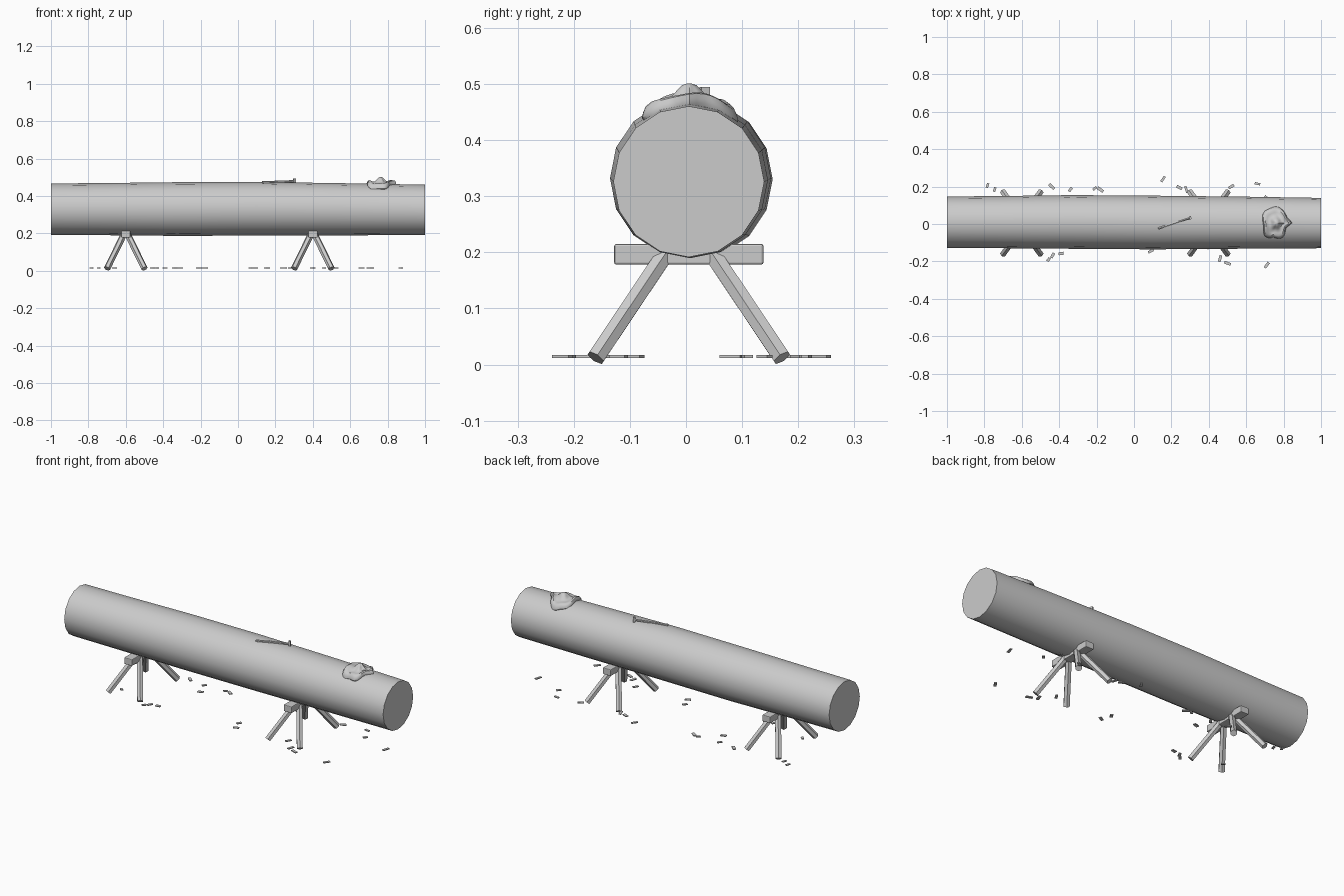
import bpy, bmesh, math, random
from mathutils import Vector, Matrix

if "Cube" in bpy.data.objects:
    bpy.data.objects.remove(bpy.data.objects["Cube"])

random.seed(4)


def finish(name, bm, smooth=False):
    bmesh.ops.recalc_face_normals(bm, faces=bm.faces)
    me = bpy.data.meshes.new(name)
    bm.to_mesh(me)
    bm.free()
    ob = bpy.data.objects.new(name, me)
    bpy.context.collection.objects.link(ob)
    if smooth:
        bpy.ops.object.select_all(action='DESELECT')
        ob.select_set(True)
        bpy.context.view_layer.objects.active = ob
        bpy.ops.object.shade_smooth_by_angle(angle=math.radians(40))
    return ob


def loft(name, rings, smooth=True):
    bm = bmesh.new()
    loops = [[bm.verts.new(p) for p in ring] for ring in rings]
    n = len(loops[0])
    for a, b in zip(loops, loops[1:]):
        for i in range(n):
            bm.faces.new((a[i], a[(i + 1) % n], b[(i + 1) % n], b[i]))
    bm.faces.new(loops[0])
    bm.faces.new(loops[-1])
    return finish(name, bm, smooth)


def box(name, loc, size, rot=0, bevel=0):
    bm = bmesh.new()
    bmesh.ops.create_cube(bm, size=1, matrix=Matrix.Translation(loc)
                          @ Matrix.Rotation(rot, 4, 'Z') @ Matrix.Diagonal((*size, 1)))
    if bevel:
        bmesh.ops.bevel(bm, geom=bm.edges[:], offset=bevel, segments=2,
                        affect='EDGES', profile=0.5)
    return finish(name, bm)


def rod(name, a, b, r, sides=6):
    a, b = Vector(a), Vector(b)
    d = b - a
    bm = bmesh.new()
    bmesh.ops.create_cone(bm, cap_ends=True, segments=sides, radius1=r, radius2=r,
                          depth=d.length, matrix=Matrix.Translation((a + b) / 2)
                          @ d.to_track_quat('Z', 'Y').to_matrix().to_4x4())
    return finish(name, bm)


# Log: sixteen-sided trunk with slightly varying sections (x, y, z, radius)
sections = [(-1, .010, .330, .1375), (-.75, .010, .330, .139), (-.33, .011, .3305, .1435),
            (.1, .008, .332, .1435), (.6, .007, .329, .139), (1, .005, .326, .1345)]
loft("log", [[(x, y + r * math.cos(i * math.tau / 16), z + r * math.sin(i * math.tau / 16))
              for i in range(16)] for x, y, z, r in sections])

# Two trestles: cross beam and four splayed legs each
for side, cx in (("left", -.6), ("right", .4)):
    box(f"{side}_trestle_beam", (cx, .005, .1965), (.05, .266, .037), bevel=.004)
    for sx in (-1, 1):
        for sy in (-1, 1):
            rod(f"{side}_trestle_leg", (cx + sx * .1, .005 + sy * .166, .012),
                (cx + sx * .008, .005 + sy * .04, .2), .0175)

# Wood chips on the ground
chips = [(-.783, .206), (-.745, .184), (-.44, .2), (-.34, .184), (-.21, .19), (-.18, .184),
         (.155, .24), (.243, .195), (.28, .184), (.52, .2), (.66, .215), (.71, -.22),
         (.5, -.21), (.46, -.185), (.09, -.145), (-.39, -.158), (-.457, -.19), (-.435, -.168),
         (.87, .08), (.7, .14), (.07, -.09), (-.31, .107), (-.66, -.1), (.4, -.12)]
for x, y in chips:
    box("wood_chip", (x, y, .0145),
        (random.uniform(.022, .038), random.uniform(.012, .017), .005),
        random.uniform(0, math.pi))

# Axe lying on the log
rod("axe_handle", (.13, -.025, .473), (.305, .034, .479), .0065)
box("axe_head", (.301, .033, .481), (.011, .016, .027), math.radians(19))

# Crumpled hat draped over the log: wavy brim around a soft crown
SEG = 40
profile = [(.04, .037), (.15, .034), (.27, .025), (.38, .016), (.5, .012), (.65, .014),
           (.8, .020), (.92, .018), (.98, .010), (1, .002), (.96, -.005), (.6, -.008)]


def hat_ring(t, h):
    ring = []
    for i in range(SEG):
        a = i * math.tau / SEG
        c, s = math.cos(a), math.sin(a)
        k = (abs(c) ** 3 + abs(s) ** 3) ** (-1 / 3)
        k *= 1 + .05 * math.sin(5 * a + .6)
        peak = .028 * math.exp(-(min(a, math.tau - a) / .2) ** 2) * t
        x = .752 + t * k * .064 * c + peak + .01 * (1 - t)
        y = .006 + t * k * .083 * s
        ring.append((x, y, .328 + math.sqrt(.136 ** 2 - (y - .006) ** 2) + h
                     + .003 * t * math.sin(4 * a)))
    return ring


loft("hat", [hat_ring(t, h) for t, h in profile])
